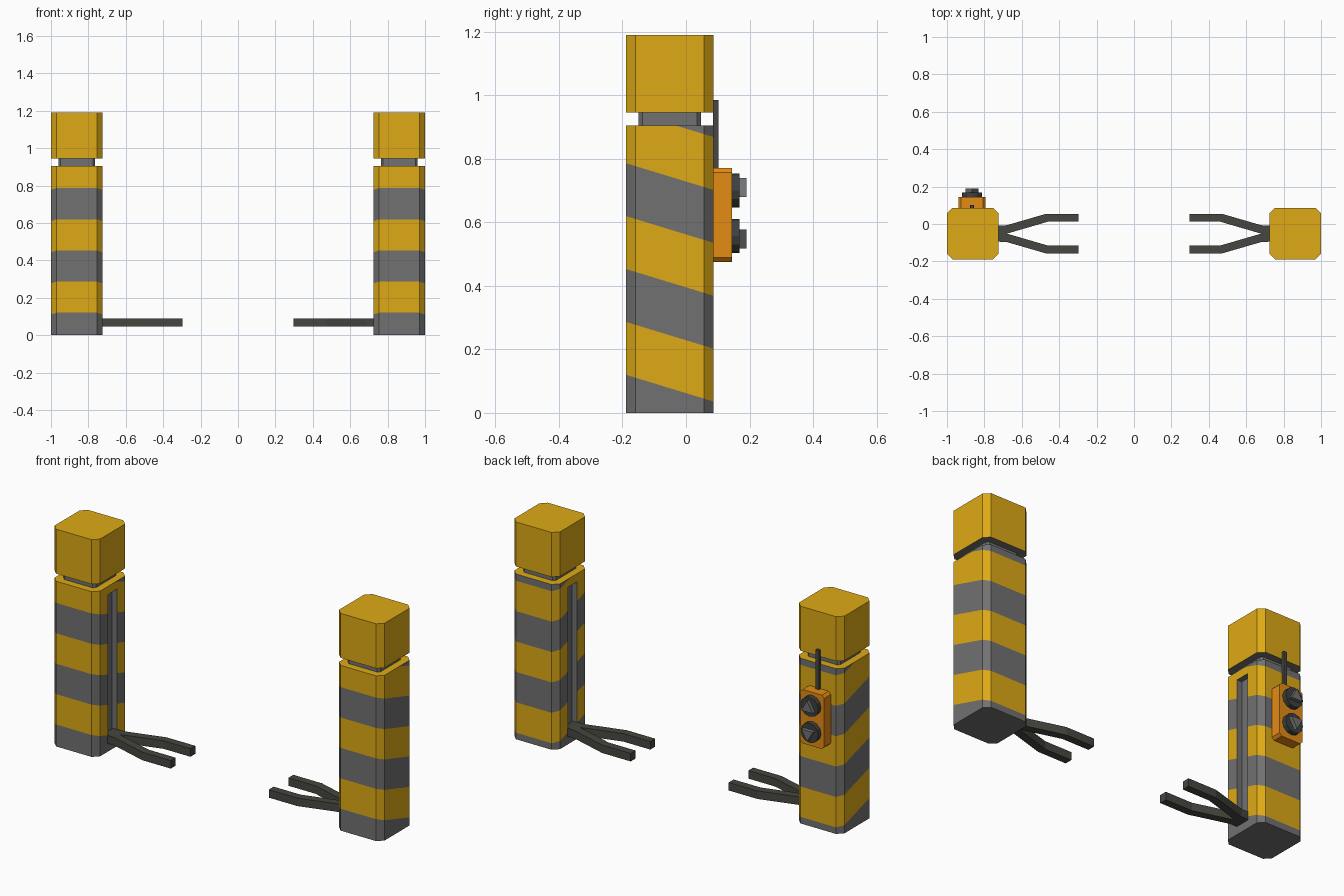
import bpy, bmesh, math
from mathutils import Vector

if "Cube" in bpy.data.objects:
    bpy.data.objects.remove(bpy.data.objects["Cube"])


def material(name, r, g, b):
    m = bpy.data.materials.new(name)
    m.diffuse_color = (r, g, b, 1)
    m.use_nodes = True
    m.node_tree.nodes["Principled BSDF"].inputs["Base Color"].default_value = m.diffuse_color
    return m


YELLOW = material("safety yellow", 0.73, 0.40, 0.008)
GREY = material("stripe grey", 0.165, 0.165, 0.165)
ORANGE = material("control orange", 0.78, 0.26, 0.007)
DARK = material("dark steel", 0.062, 0.062, 0.052)
BLACK = material("button black", 0.048, 0.053, 0.053)

CX, CY, HALF = 0.862, -0.0515, 0.138   # post centre and half width


def octagon(u, v, hu, hv, c):
    """Rectangle with chamfered corners."""
    return [(u + a, v + b) for a, b in (
        (-hu + c, -hv), (hu - c, -hv), (hu, -hv + c), (hu, hv - c),
        (hu - c, hv), (-hu + c, hv), (-hu, hv - c), (-hu, -hv + c))]


def ngon(u, v, r, n, start):
    return [(u + r * math.cos(start + i * math.tau / n),
             v + r * math.sin(start + i * math.tau / n)) for i in range(n)]


def prism(pts, lo, hi, axis='Z'):
    """Extrude a flat profile along Z (points x,y) or Y (points x,z)."""
    bm = bmesh.new()
    place = (lambda p: (p[0], p[1], lo)) if axis == 'Z' else (lambda p: (p[0], lo, p[1]))
    face = bm.faces.new([bm.verts.new(place(p)) for p in pts])
    new = bmesh.ops.extrude_face_region(bm, geom=[face], use_keep_orig=True)["geom"]
    d = Vector((0, 0, hi - lo)) if axis == 'Z' else Vector((0, hi - lo, 0))
    bmesh.ops.translate(bm, vec=d, verts=[g for g in new if isinstance(g, bmesh.types.BMVert)])
    bmesh.ops.recalc_face_normals(bm, faces=bm.faces)
    return bm


def finish(name, bm, *mats):
    me = bpy.data.meshes.new(name)
    bm.to_mesh(me)
    bm.free()
    for m in mats:
        me.materials.append(m)
    ob = bpy.data.objects.new(name, me)
    bpy.context.collection.objects.link(ob)
    return ob


def cut(bm, co, no):
    bmesh.ops.bisect_plane(bm, geom=bm.verts[:] + bm.edges[:] + bm.faces[:],
                           dist=1e-5, plane_co=co, plane_no=no)


SLOPE, FRONT, STEP, FIRST = 0.305, CY - HALF, 0.1665, 0.12


def post(side, label):
    s = side
    # striped body with a recessed lift slot on the inner face
    bm = prism(octagon(s * CX, CY, HALF, HALF, 0.03), 0, 0.905)
    slot_y, z0, z1, depth = 0.04, 0.045, 0.86, 0.03
    for y in (CY - slot_y, CY + slot_y):
        cut(bm, (0, y, 0), (0, 1, 0))
    for z in (z0, z1):
        cut(bm, (0, 0, z), (0, 0, 1))
    bm.normal_update()
    slot = [f for f in bm.faces if f.normal.x * s < -0.9
            and abs(f.calc_center_median().y - CY) < slot_y
            and z0 < f.calc_center_median().z < z1]
    new = bmesh.ops.extrude_face_region(bm, geom=slot)["geom"]
    bmesh.ops.translate(bm, vec=(s * depth, 0, 0),
                        verts=[g for g in new if isinstance(g, bmesh.types.BMVert)])
    bmesh.ops.delete(bm, geom=[f for f in slot if f.is_valid], context='FACES_ONLY')
    for k in range(7):
        cut(bm, (0, FRONT, FIRST + k * STEP), (0, SLOPE, 1))
    bmesh.ops.recalc_face_normals(bm, faces=bm.faces)
    inner = CX - HALF
    for f in bm.faces:
        c = f.calc_center_median()
        band = math.floor((c.z + SLOPE * (c.y - FRONT) - FIRST) / STEP)
        in_slot = (abs(c.y - CY) < slot_y + 0.001 and z0 - 0.001 < c.z < z1 + 0.001
                   and inner + 0.002 < abs(c.x) < inner + depth + 0.002)
        grey = band % 2 == 1 or in_slot or f.normal.z < -0.9
        if f.normal.z > 0.9 and c.z > 0.9:
            grey = False
        f.material_index = int(grey)
    finish(label + " post body", bm, YELLOW, GREY)

    # neck and cap
    finish(label + " neck", prism(octagon(s * CX, CY, 0.098, 0.098, 0.012), 0.9, 0.95), GREY)
    bm = prism(octagon(s * CX, CY, HALF, HALF, 0.03), 0.946, 1.19)
    for f in bm.faces:
        f.material_index = int(f.normal.z < -0.9)
    finish(label + " cap", bm, YELLOW, GREY)

    # forked lifting arm
    half = [(0.75, 0.042), (0.68, 0.045), (0.47, 0.106), (0.297, 0.106),
            (0.297, 0.064), (0.46, 0.064)]
    outline = half + [(0.68, 0)] + [(x, -y) for x, y in reversed(half)]
    finish(label + " fork", prism([(s * x, CY + y) for x, y in outline], 0.046, 0.09), DARK)


post(-1, "left")
post(1, "right")

# control box on the back of the left post
BX, BACK = -0.866, CY + HALF
finish("control box", prism(octagon(BX, 0.6225, 0.072, 0.1475, 0.014), BACK - 0.002, 0.144, 'Y'), ORANGE)
finish("aerial", prism(octagon(BX, 0.87, 0.01, 0.115, 0.001), BACK - 0.002, 0.102, 'Y'), DARK)

# round buttons with raised up and down arrows
for label, z, turn in (("up", 0.70, math.pi / 2), ("down", 0.557, -math.pi / 2)):
    finish(label + " button", prism(ngon(BX, z, 0.054, 12, 0), 0.14, 0.169, 'Y'), BLACK)
    finish(label + " arrow", prism(ngon(BX, z, 0.04, 3, turn), 0.165, 0.19, 'Y'), GREY)
